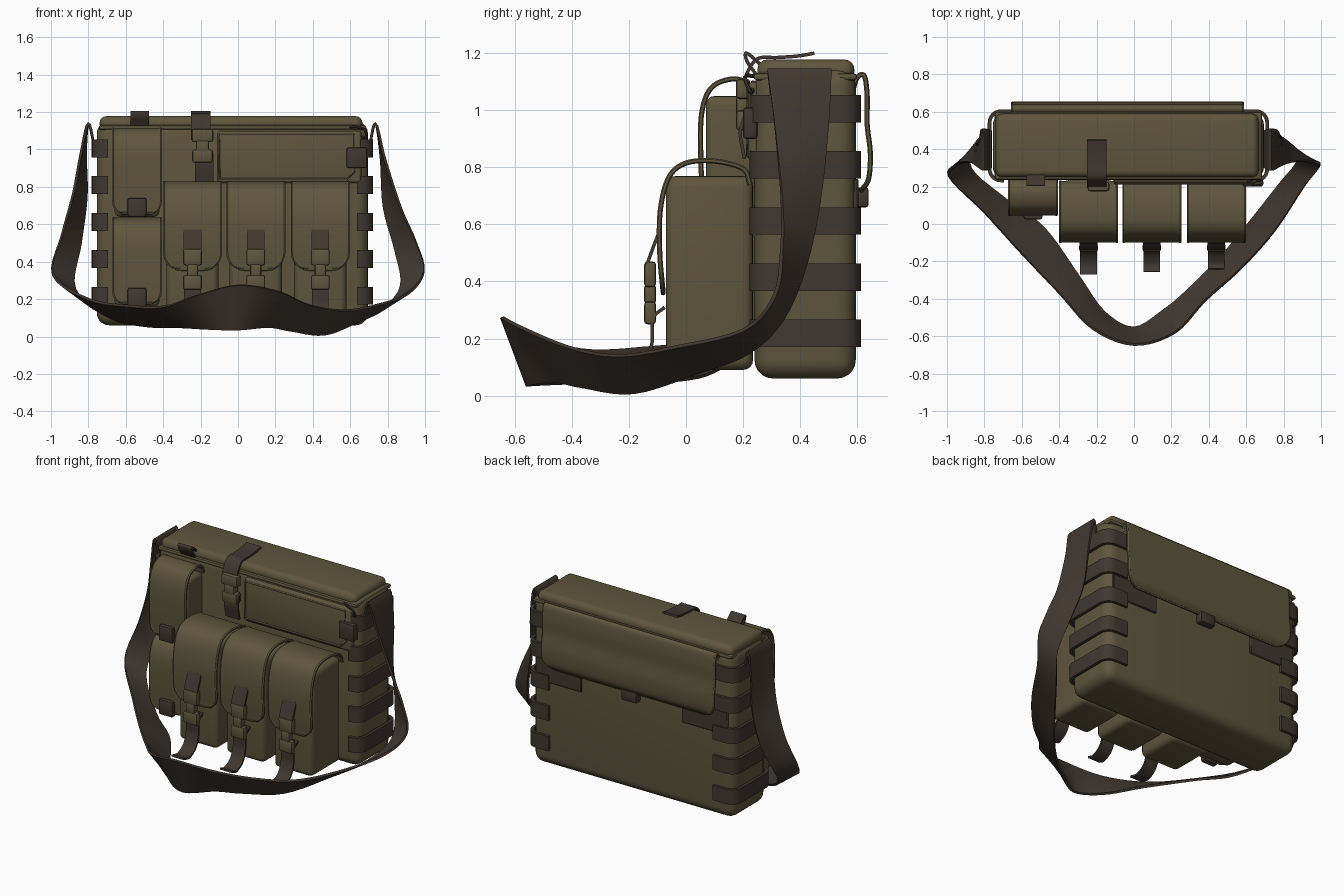
import bpy, bmesh, math
from mathutils import Vector

cube = bpy.data.objects.get("Cube")
if cube:
    bpy.data.objects.remove(cube, do_unlink=True)


def material(name, rgb):
    m = bpy.data.materials.new(name)
    m.use_nodes = True
    m.diffuse_color = (*rgb, 1)
    m.node_tree.nodes["Principled BSDF"].inputs["Base Color"].default_value = (*rgb, 1)
    return m


OLIVE = material("olive canvas", (0.115, 0.093, 0.047))
BROWN = material("dark brown webbing", (0.052, 0.038, 0.029))


def finish(name, bm, mat, thickness=0):
    mesh = bpy.data.meshes.new(name)
    bm.to_mesh(mesh)
    bm.free()
    obj = bpy.data.objects.new(name, mesh)
    bpy.context.collection.objects.link(obj)
    mesh.materials.append(mat)
    bpy.ops.object.select_all(action='DESELECT')
    obj.select_set(True)
    bpy.context.view_layer.objects.active = obj
    if thickness:
        mod = obj.modifiers.new("thickness", 'SOLIDIFY')
        mod.thickness = thickness
        mod.offset = 0
        bpy.ops.object.modifier_apply(modifier=mod.name)
    bm = bmesh.new()
    bm.from_mesh(obj.data)
    bmesh.ops.recalc_face_normals(bm, faces=bm.faces)
    bm.to_mesh(obj.data)
    bm.free()
    bpy.ops.object.shade_smooth_by_angle(angle=math.radians(40))
    return obj


def box(name, mat, x, y, z, bevel=0.01, segments=2):
    """Rounded box from (min, max) ranges."""
    bm = bmesh.new()
    bmesh.ops.create_cube(bm, size=1)
    for v in bm.verts:
        v.co = [r[0] if c < 0 else r[1] for c, r in zip(v.co, (x, y, z))]
    bmesh.ops.bevel(bm, geom=bm.edges[:], offset=bevel, segments=segments,
                    profile=0.5, affect='EDGES')
    return finish(name, bm, mat)


def smooth(points, steps=5):
    """Catmull-Rom curve through the points."""
    p = [Vector(q) for q in points]
    p = [2 * p[0] - p[1]] + p + [2 * p[-1] - p[-2]]
    out = []
    for a, b, c, d in zip(p, p[1:], p[2:], p[3:]):
        for i in range(steps):
            t = i / steps
            out.append(0.5 * (2 * b + (c - a) * t + (2 * a - 5 * b + 4 * c - d) * t * t
                              + (3 * b - a - 3 * c + d) * t ** 3))
    return out + [p[-2]]


def sheet(name, mat, left, right, thickness, across=4):
    """Cloth strip spanned between two edge curves."""
    bm = bmesh.new()
    rows = [[bm.verts.new(a.lerp(b, i / across)) for i in range(across + 1)]
            for a, b in zip(left, right)]
    for r, s in zip(rows, rows[1:]):
        for i in range(across):
            bm.faces.new((r[i], r[i + 1], s[i + 1], s[i]))
    return finish(name, bm, mat, thickness)


def tube(name, mat, points, radius=0.007):
    """Round cord along a path."""
    pts = [Vector(p) for p in points]
    bm = bmesh.new()
    rings = []
    for i, p in enumerate(pts):
        d = (pts[min(i + 1, len(pts) - 1)] - pts[max(i - 1, 0)]).normalized()
        u = d.orthogonal() if abs(d.x) > 0.9 else d.cross(Vector((1, 0, 0)))
        u.normalize()
        v = d.cross(u)
        rings.append([bm.verts.new(p + radius * (math.cos(k * math.tau / 6) * u
                      + math.sin(k * math.tau / 6) * v)) for k in range(6)])
    for r, s in zip(rings, rings[1:]):
        for k in range(6):
            bm.faces.new((r[k], r[(k + 1) % 6], s[(k + 1) % 6], s[k]))
    bm.faces.new(rings[0])
    bm.faces.new(rings[-1])
    return finish(name, bm, mat)


def flap(name, mat, cx, width, profile, radius=0, thickness=0.012, piping=False):
    """Strip of constant width along a (y, z) profile, lower corners rounded."""
    path = smooth([(cx, y, z) for y, z in profile], 8)
    if radius:  # finer rows near the rounded end
        path = path[:-1] + [path[-2].lerp(path[-1], t) for t in (0.4, 0.7, 0.9, 1)]
    run, left, right = 0, [], []
    for i in range(len(path) - 1, -1, -1):
        if i < len(path) - 1:
            run += (path[i + 1] - path[i]).length
        cut = radius - math.sqrt(max(0, radius ** 2 - (radius - run) ** 2)) if run < radius else 0
        half = Vector((width / 2 - cut, 0, 0))
        left.append(path[i] - half)
        right.append(path[i] + half)
    sheet(name, mat, left, right, thickness)
    if piping:
        tube(name + "_piping", mat, left[::-1] + right, 0.009)


# Main body, lid and rim
box("bag_body", OLIVE, (-0.755, 0.695), (0.24, 0.595), (0.06, 1.15), 0.065, 5)
box("lid", OLIVE, (-0.74, 0.665), (0.25, 0.59), (1.1, 1.178), 0.035, 4)
box("lid_rim", OLIVE, (-0.745, 0.685), (0.236, 0.6), (1.105, 1.13), 0.012)

# Front document pocket with its corner tab
box("front_pocket", OLIVE, (-0.11, 0.66), (0.218, 0.26), (0.82, 1.1), 0.018, 3)
tube("pocket_piping", OLIVE, [(-0.1, 0.218, 0.84), (-0.1, 0.218, 1.08), (0.62, 0.218, 1.08),
                              (0.62, 0.218, 0.88), (0.58, 0.218, 0.84), (-0.1, 0.218, 0.84)])
box("pocket_tab", BROWN, (0.58, 0.69), (0.2, 0.25), (0.9, 1.01))

# Three large pouches with flap, buckle and hanging strap
for i, cx in enumerate((-0.243, 0.095, 0.44)):
    n = f"pouch_{i + 1}_"
    box(n + "body", OLIVE, (cx - 0.14, cx + 0.14), (-0.07, 0.235), (0.09, 0.77), 0.035, 4)
    flap(n + "flap", OLIVE, cx, 0.3, [(0.225, 0.74), (0.2, 0.795), (0.1, 0.822), (0, 0.815),
         (-0.06, 0.765), (-0.09, 0.65), (-0.092, 0.5), (-0.08, 0.36)], 0.09, piping=True)
    flap(n + "tab", BROWN, cx, 0.095, [(-0.095, 0.57), (-0.115, 0.52), (-0.14, 0.45)])
    for part, half, z0, z1 in (("top", 0.05, 0.38, 0.47), ("neck", 0.03, 0.32, 0.39),
                               ("base", 0.05, 0.25, 0.33)):
        box(n + "buckle_" + part, OLIVE, (cx - half, cx + half), (-0.147, -0.105), (z0, z1), 0.012)
    tip = -0.27 + 0.015 * i
    flap(n + "hanging_strap", BROWN, cx, 0.09, [(-0.075, 0.31), (-0.115, 0.27), (-0.12, 0.18),
         (-0.15, 0.11), (-0.21, 0.075), (tip, 0.085)])

# Two small pouches stacked at the side
for n, top in (("upper_small_pouch_", 1.11), ("lower_small_pouch_", 0.63)):
    box(n + "body", OLIVE, (-0.66, -0.42), (0.07, 0.25), (top - 0.47, top - 0.06), 0.03, 4)
    flap(n + "flap", OLIVE, -0.54, 0.25, [(0.235, top - 0.06), (0.22, top - 0.02), (0.165, top),
         (0.09, top - 0.03), (0.055, top - 0.12), (0.052, top - 0.28), (0.06, top - 0.45)],
         0.06, piping=True)
    box(n + "tab", BROWN, (-0.59, -0.49), (0.025, 0.065), (top - 0.47, top - 0.37))

# Lid closure: strap, clip and upper pull tabs
flap("lid_strap", BROWN, -0.2, 0.105, [(0.45, 1.2), (0.39, 1.19), (0.32, 1.185), (0.25, 1.18),
     (0.21, 1.12), (0.2, 1.05)])
flap("lid_strap_end", BROWN, -0.18, 0.1, [(0.205, 0.98), (0.19, 0.92), (0.205, 0.83)])
for part, half, z0, z1 in (("top", 0.058, 1.04, 1.11), ("neck", 0.035, 0.98, 1.05),
                           ("base", 0.055, 0.93, 1.0)):
    box("lid_clip_" + part, OLIVE, (-0.19 - half, -0.19 + half), (0.175, 0.225), (z0, z1), 0.012)
flap("lid_pull_tab", BROWN, -0.525, 0.1, [(0.29, 1.13), (0.24, 1.18), (0.21, 1.2), (0.215, 1.17),
     (0.25, 1.12)])
tube("zip_cord", BROWN, smooth([(0.6, 0.24, 1.12), (0.64, 0.21, 1.12), (0.68, 0.21, 1.1),
                                (0.68, 0.23, 1.06), (0.62, 0.235, 1.1)]))

# Webbing bands wrapped round both ends
for side, sx in (("left", 1), ("right", -1)):
    end = 0.712
    shift = 0 if sx > 0 else -0.06
    track = [(0.635, 0.233)]
    for cy, a0 in ((0.293, -90), (0.543, 0)):
        for k in range(7):
            a = math.radians(a0 + 15 * k)
            track.append((end - 0.06 + 0.06 * math.cos(a), cy + 0.06 * math.sin(a)))
    track.append((0.56, 0.603))
    for k in range(5):
        z = 0.218 + 0.197 * k
        low, high = ([Vector((sx * x + shift, y, z + d)) for x, y in track]
                     for d in (-0.048, 0.048))
        sheet(f"{side}_webbing_{k + 1}", BROWN, low, high, 0.02, 1)

# Back flap, its tab and the webbing under it
flap("back_flap", OLIVE, -0.035, 1.23, [(0.585, 1.07), (0.6, 1.115), (0.625, 1.12),
     (0.635, 1.05), (0.635, 0.95), (0.646, 0.85), (0.64, 0.76), (0.615, 0.72)], 0.1, 0.015, True)
box("back_tab", BROWN, (-0.09, 0.02), (0.59, 0.64), (0.66, 0.73))
for side, x in (("left", (0.33, 0.66)), ("right", (-0.72, -0.39))):
    box(f"back_{side}_webbing", BROWN, x, (0.585, 0.604), (0.61, 0.76), 0.005, 1)

# Shoulder strap: upper edge and lower edge, from the left loop to the right loop
upper = [(0.7, 0.3, 1.0), (0.735, 0.285, 1.14), (0.785, 0.31, 0.95), (0.87, 0.335, 0.69),
         (0.95, 0.335, 0.51), (0.995, 0.31, 0.35), (0.91, 0.2, 0.23), (0.75, -0.04, 0.17),
         (0.57, -0.24, 0.14), (0.38, -0.41, 0.17), (0.22, -0.58, 0.24), (0, -0.645, 0.275),
         (-0.22, -0.56, 0.22), (-0.4, -0.37, 0.16), (-0.6, -0.16, 0.165), (-0.8, 0.06, 0.2),
         (-0.99, 0.25, 0.33), (-0.94, 0.32, 0.55), (-0.88, 0.33, 0.77), (-0.84, 0.31, 0.98),
         (-0.8, 0.285, 1.14), (-0.765, 0.3, 1.0)]
lower = [(0.7, 0.5, 1.0), (0.735, 0.51, 1.14), (0.765, 0.5, 0.95), (0.78, 0.47, 0.69),
         (0.84, 0.42, 0.46), (0.87, 0.34, 0.27), (0.78, 0.22, 0.15), (0.64, 0.04, 0.08),
         (0.46, -0.18, 0.01), (0.28, -0.36, 0.03), (0.16, -0.46, 0.05), (0, -0.555, 0.035),
         (-0.16, -0.47, 0.04), (-0.3, -0.27, 0.05), (-0.48, -0.02, 0.055), (-0.68, 0.13, 0.1),
         (-0.87, 0.3, 0.25), (-0.84, 0.43, 0.5), (-0.81, 0.48, 0.75), (-0.815, 0.5, 0.98),
         (-0.8, 0.51, 1.14), (-0.765, 0.5, 1.0)]
sheet("shoulder_strap", BROWN, smooth(upper), smooth(lower), 0.014)
